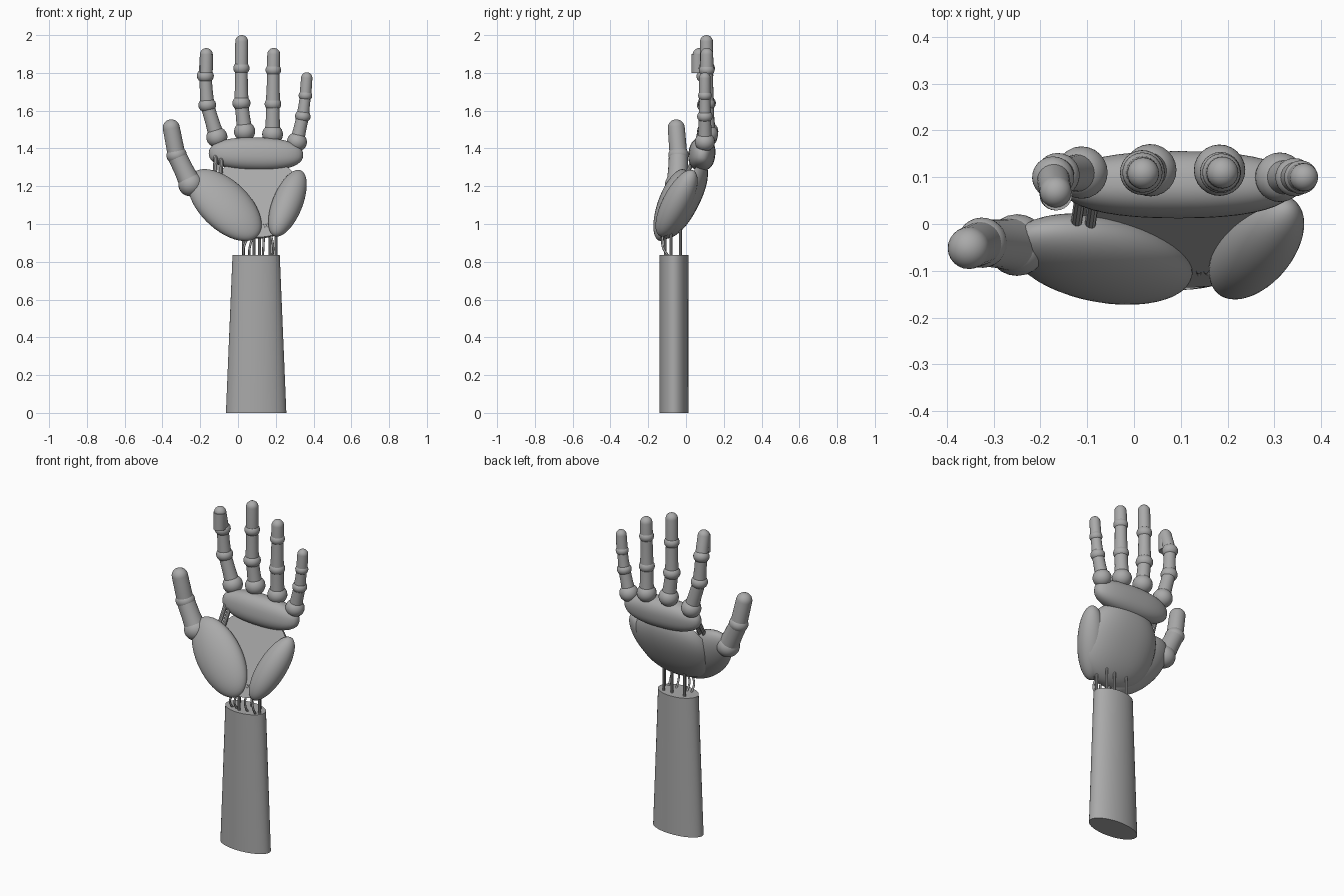
import bpy, bmesh, math
from mathutils import Vector, Matrix

if "Cube" in bpy.data.objects:
    bpy.data.objects.remove(bpy.data.objects["Cube"], do_unlink=True)

grey = bpy.data.materials.new("plain_grey")
grey.use_nodes = True
grey.diffuse_color = (0.4, 0.4, 0.4, 1)
grey.node_tree.nodes["Principled BSDF"].inputs["Base Color"].default_value = (0.4, 0.4, 0.4, 1)


def finish(name, bm, matrix=Matrix()):
    bmesh.ops.recalc_face_normals(bm, faces=bm.faces)
    mesh = bpy.data.meshes.new(name)
    bm.to_mesh(mesh)
    bm.free()
    mesh.transform(matrix)
    mesh.materials.append(grey)
    ob = bpy.data.objects.new(name, mesh)
    bpy.context.collection.objects.link(ob)
    bpy.ops.object.select_all(action='DESELECT')
    ob.select_set(True)
    bpy.context.view_layer.objects.active = ob
    bpy.ops.object.shade_smooth_by_angle(angle=math.radians(35))
    return ob


def frame(center, axis, normal):
    """Local z follows axis, local y follows normal as closely as possible."""
    z = Vector(axis).normalized()
    n = Vector(normal)
    y = (n - z * n.dot(z)).normalized()
    rot = Matrix((y.cross(z), y, z)).transposed().to_4x4()
    return Matrix.Translation(center) @ rot


def pad(name, center, axis, normal, half, power=1.0, front=None):
    """Rounded pad; front cuts its normal side flat at that offset."""
    bm = bmesh.new()
    bmesh.ops.create_uvsphere(bm, u_segments=40, v_segments=24, radius=1)
    for v in bm.verts:
        v.co = Vector([math.copysign(abs(c) ** power, c) * h for c, h in zip(v.co, half)])
        if front is not None:
            v.co.y = min(v.co.y, front)
    return finish(name, bm, frame(center, axis, normal))


def lathe(name, start, end, profile, sides=24):
    """Spin (radius, distance) pairs around the line from start to end."""
    bm = bmesh.new()
    rings = [[bm.verts.new((r * math.cos(a), r * math.sin(a), d))
              for a in (2 * math.pi * i / sides for i in range(sides))] for r, d in profile]
    for a, b in zip(rings, rings[1:]):
        for i in range(sides):
            j = (i + 1) % sides
            bm.faces.new((a[i], a[j], b[j], b[i]))
    bm.faces.new(rings[0])
    bm.faces.new(rings[-1])
    axis = Vector(end) - Vector(start)
    return finish(name, bm, frame(start, axis, (0.02, -1, 0.01)))


def barrel(name, center, toward, r, height):
    """Rounded joint with a straight band around its middle."""
    arc = [(r * math.cos(t), height * math.sin(t))
           for t in (math.radians(10 * k) for k in range(-8, 9))]
    center = Vector(center)
    lathe(name, center, toward, arc)


def finger(name, points, radii, widths):
    """Knuckle, two joints, two phalanges and a domed tip."""
    pts = [Vector(p) for p in points]
    for i in range(len(pts) - 1):
        a, b = pts[i], pts[i + 1]
        barrel(f"{name}_joint_{i + 1}", a, b, radii[i], radii[i] * (0.95 if i == 0 else 0.85))
        length, w = (b - a).length, widths[i]
        if i < len(pts) - 2:
            profile = [(w * 1.12, 0), (w, length * 0.5), (w * 0.97, length)]
        else:
            dome = [(w * math.cos(t), length - w + w * math.sin(t))
                    for t in (math.radians(12 * k) for k in range(8))]
            profile = [(w * 1.04, 0)] + dome
        lathe(f"{name}_segment_{i + 1}", a, b, profile)


# Tapered oval forearm
bm = bmesh.new()
bmesh.ops.create_cone(bm, cap_ends=True, segments=64, radius1=0.16, radius2=0.125, depth=0.835)
for v in bm.verts:
    v.co.y *= 0.077 / math.hypot(v.co.x, v.co.y)
    v.co += Vector((0.096, -0.064, 0.4175))
finish("forearm", bm)

# Back shell with a flat palm, thumb and heel pads, knuckle ridge
facing = (0, -0.89, 0.45)
pad("palm_shell", (0.095, -0.03, 1.14), (0, 0.45, 0.89), facing, (0.24, 0.105, 0.235), 0.9, 0.0)
pad("thumb_pad", (-0.07, -0.075, 1.10), (-0.34, 0.11, 0.34), facing, (0.135, 0.075, 0.245))
pad("heel_pad", (0.262, -0.05, 1.11), (0.14, 0.18, 0.35), facing, (0.08, 0.075, 0.205))
pad("knuckle_ridge", (0.095, 0.084, 1.37), (0.02, 0.12, 1), (0, -1, 0), (0.25, 0.071, 0.088), 0.85)

# Small links between ridge and thumb pad
for i, x in enumerate((-0.115, -0.085)):
    lathe(f"palm_link_{i + 1}", (x, 0.06, 1.38), (x - 0.01, -0.01, 1.24),
          [(0.012, 0), (0.012, 0.157)], 10)

# Fingers
finger("index", [(-0.112, 0.11, 1.46), (-0.163, 0.105, 1.63), (-0.173, 0.1, 1.785), (-0.166, 0.06, 1.93)],
       (0.056, 0.047, 0.045), (0.037, 0.034, 0.034))
# Offset end segment of the index finger
lathe("index_tip_body", (-0.168, 0.063, 1.8), (-0.166, 0.063, 1.9), [(0.034, 0), (0.034, 0.1)])
finger("middle", [(0.035, 0.115, 1.49), (0.018, 0.11, 1.64), (0.018, 0.11, 1.825), (0.02, 0.108, 2.0)],
       (0.056, 0.048, 0.043), (0.037, 0.034, 0.034))
finger("ring", [(0.183, 0.115, 1.475), (0.185, 0.11, 1.635), (0.187, 0.11, 1.815), (0.19, 0.11, 1.932)],
       (0.055, 0.044, 0.041), (0.037, 0.034, 0.034))
finger("little", [(0.312, 0.1, 1.435), (0.343, 0.1, 1.57), (0.357, 0.1, 1.68), (0.366, 0.1, 1.803)],
       (0.053, 0.041, 0.036), (0.034, 0.03, 0.03))

# Thumb
finger("thumb", [(-0.25, -0.045, 1.21), (-0.325, -0.04, 1.365), (-0.362, -0.055, 1.553)],
       (0.066, 0.054), (0.052, 0.045))

# Wrist rods and bent cables
for i, (x, y) in enumerate([(0.03, -0.03), (0.085, -0.11), (0.115, -0.03), (0.17, -0.03), (0.2, -0.08)]):
    lathe(f"wrist_rod_{i + 1}", (x, y, 0.8), (x, y, 1.05), [(0.008, 0), (0.008, 0.25)], 10)
for i, x in enumerate((0.03, 0.06, 0.13, 0.18)):
    curve = bpy.data.curves.new(f"wrist_cable_{i + 1}", 'CURVE')
    curve.dimensions = '3D'
    curve.bevel_depth = 0.006
    curve.bevel_resolution = 2
    spline = curve.splines.new('BEZIER')
    spline.bezier_points.add(2)
    path = [(x, -0.08, 0.81), (x + 0.005, -0.125, 0.89), (0.1 + x * 0.3, -0.1, 1.0)]
    for point, co in zip(spline.bezier_points, path):
        point.co = co
        point.handle_left_type = point.handle_right_type = 'AUTO'
    curve.materials.append(grey)
    bpy.context.collection.objects.link(bpy.data.objects.new(curve.name, curve))
